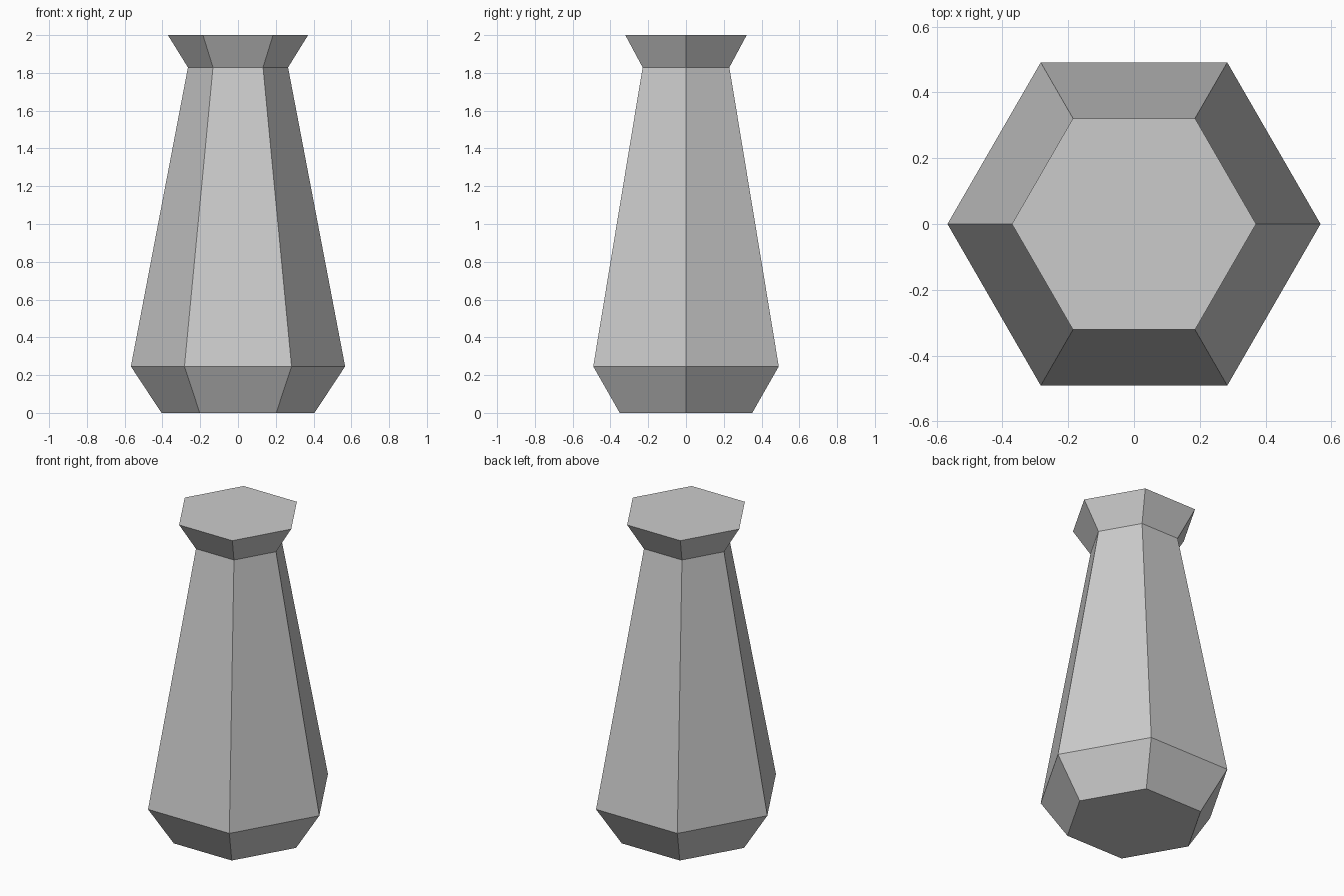
import bpy, bmesh
from math import cos, sin, tau

if "Cube" in bpy.data.objects:
    bpy.data.objects.remove(bpy.data.objects["Cube"])

SIDES = 6
# Vase profile: (radius, height) from foot to lip
PROFILE = [(0.405, 0.0), (0.567, 0.246), (0.265, 1.829), (0.371, 2.0)]

# Six-sided vase body, corners on the x axis
bm = bmesh.new()
rings = [[bm.verts.new((r * cos(tau * i / SIDES), r * sin(tau * i / SIDES), z))
          for i in range(SIDES)] for r, z in PROFILE]

# Flat-sided walls between neighbouring rings
for low, high in zip(rings, rings[1:]):
    for i in range(SIDES):
        j = (i + 1) % SIDES
        bm.faces.new((low[i], low[j], high[j], high[i]))

# Closed bottom and top
bm.faces.new(rings[0][::-1])
bm.faces.new(rings[-1])

mesh = bpy.data.meshes.new("hexagonal_vase")
bm.to_mesh(mesh)
bm.free()
bpy.context.collection.objects.link(bpy.data.objects.new("hexagonal_vase", mesh))
